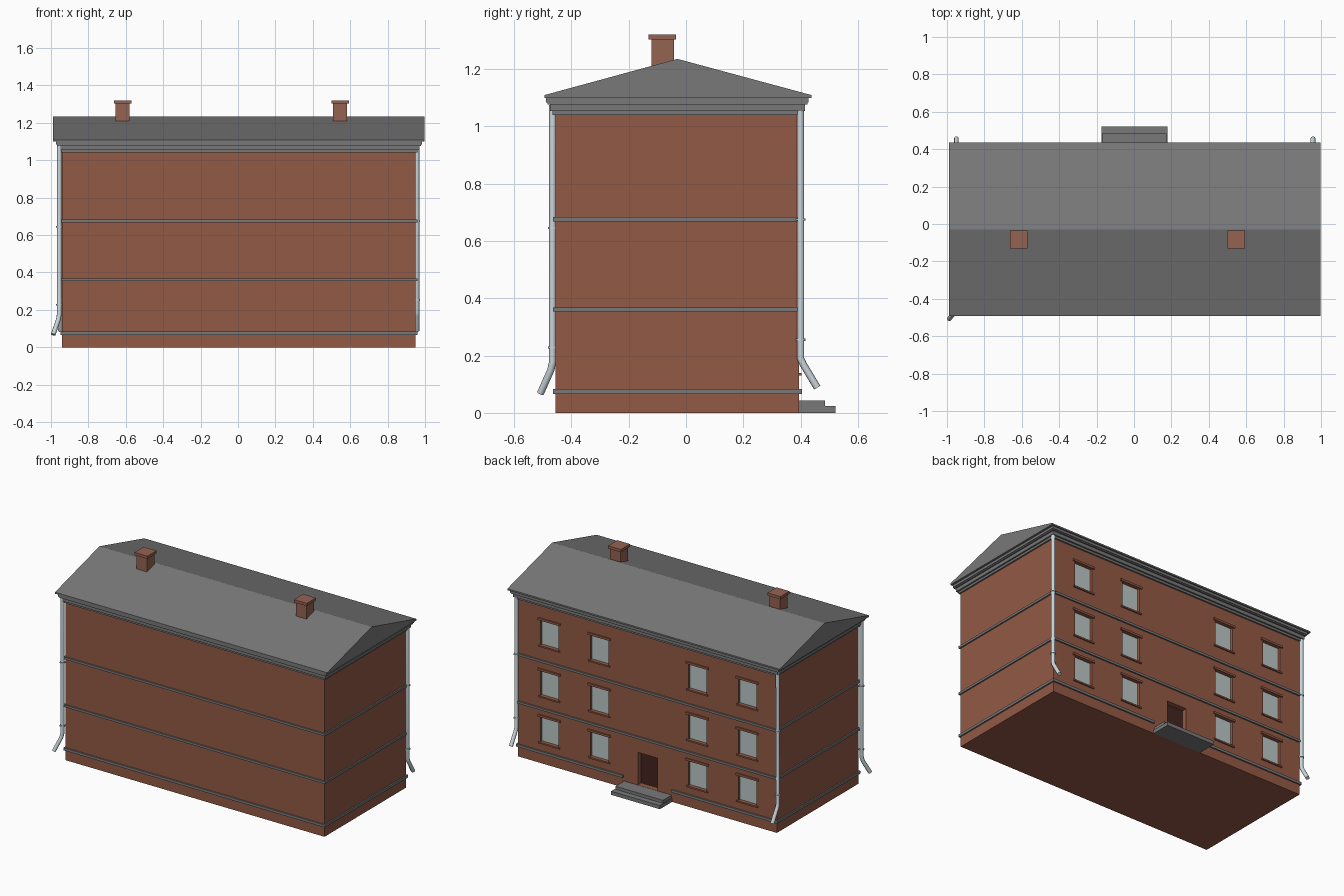
import bpy, bmesh
from mathutils import Vector

if "Cube" in bpy.data.objects:
    bpy.data.objects.remove(bpy.data.objects["Cube"])


def material(name, rgb):
    m = bpy.data.materials.new(name)
    m.diffuse_color = (*rgb, 1)
    m.use_nodes = True
    m.node_tree.nodes["Principled BSDF"].inputs["Base Color"].default_value = m.diffuse_color
    return m


BRICK = material("brick", (0.29, 0.10, 0.058))
CHIM = material("chimney_brick", (0.30, 0.125, 0.085))
GREY = material("grey_trim", (0.19, 0.19, 0.19))
GLASS = material("glass", (0.50, 0.57, 0.57))
DOOR = material("door_brown", (0.055, 0.018, 0.014))
METAL = material("zinc", (0.60, 0.68, 0.72))


def boxes(name, spans, mat=None):
    """One object from boxes given as (x0, x1, y0, y1, z0, z1)."""
    bm = bmesh.new()
    for x0, x1, y0, y1, z0, z1 in spans:
        r = bmesh.ops.create_cube(bm, size=1)
        for v in r["verts"]:
            v.co = Vector(((x0 + x1) / 2 + v.co.x * (x1 - x0),
                           (y0 + y1) / 2 + v.co.y * (y1 - y0),
                           (z0 + z1) / 2 + v.co.z * (z1 - z0)))
    me = bpy.data.meshes.new(name)
    bm.to_mesh(me)
    bm.free()
    ob = bpy.data.objects.new(name, me)
    bpy.context.collection.objects.link(ob)
    if mat:
        me.materials.append(mat)
    return ob


def cut(ob, spans):
    cutter = boxes(ob.name + "_cutter", spans)
    mod = ob.modifiers.new("openings", "BOOLEAN")
    mod.operation, mod.solver, mod.object = "DIFFERENCE", "EXACT", cutter
    bpy.context.view_layer.objects.active = ob
    bpy.ops.object.modifier_apply(modifier=mod.name)
    bpy.data.objects.remove(cutter)


# Body footprint, grown by d on every side
X0, X1, Y0, Y1 = -0.94, 0.95, -0.455, 0.395


def ring(d, z0, z1):
    return (X0 - d, X1 + d, Y0 - d, Y1 + d, z0, z1)


# Walls with window and door recesses in the back
W, H, DEPTH = 0.066, 0.165, 0.02
cols = [-0.725, -0.36, 0.355, 0.72]
rows = [0.14, 0.445, 0.778]
cells = [(x, z) for x in cols for z in rows]
walls = boxes("walls", [ring(0, 0, 1.05)], BRICK)
cut(walls, [(x - W, x + W, Y1 - DEPTH, Y1 + 0.1, z, z + H) for x, z in cells]
    + [(-0.07, 0.075, Y1 - 0.04, Y1 + 0.1, 0.045, 0.26)])

# Panes, sills and lintels
boxes("window_panes", [(x - W, x + W, Y1 - DEPTH - 0.005, Y1 - DEPTH + 0.003, z, z + H)
                       for x, z in cells], GLASS)
boxes("window_lintels", [(x - W - 0.015, x + W + 0.015, Y1 - 0.005, Y1 + 0.008, z + H, z + H + 0.014)
                         for x, z in cells], BRICK)
boxes("window_sills", [(x - W - 0.012, x + W + 0.012, Y1 - 0.005, Y1 + 0.008, z - 0.01, z)
                       for x, z in cells], BRICK)

# Door and entrance steps
boxes("door", [(-0.07, 0.075, Y1 - 0.045, Y1 - 0.035, 0.045, 0.26)], DOOR)
boxes("entrance_steps", [(-0.175, 0.18, Y1 - 0.01, 0.522, 0, 0.024),
                         (-0.172, 0.175, Y1 - 0.01, 0.485, 0.02, 0.044)], GREY)

# Belt courses; the lowest one stops at the entrance
boxes("belt_courses", [ring(0.009, 0.353, 0.368), ring(0.009, 0.668, 0.683)], GREY)
base = boxes("base_belt", [ring(0.009, 0.066, 0.083)], GREY)
cut(base, [(-0.175, 0.18, 0.33, 0.6, 0, 0.2)])

# Stepped cornice
boxes("cornice", [ring(0.010, 1.04, 1.056), ring(0.020, 1.054, 1.078),
                  ring(0.029, 1.076, 1.084), ring(0.033, 1.083, 1.1)], GREY)

# Gable roof
profile = [(-0.493, 1.099), (0.437, 1.099), (0.437, 1.109), (-0.03, 1.235), (-0.493, 1.109)]
bm = bmesh.new()
face = bm.faces.new([bm.verts.new((-0.99, y, z)) for y, z in profile])
ext = bmesh.ops.extrude_face_region(bm, geom=[face])
for v in ext["geom"]:
    if isinstance(v, bmesh.types.BMVert):
        v.co.x = 0.997
bmesh.ops.recalc_face_normals(bm, faces=bm.faces)
me = bpy.data.meshes.new("roof")
bm.to_mesh(me)
bm.free()
me.materials.append(GREY)
bpy.context.collection.objects.link(bpy.data.objects.new("roof", me))

# Chimneys with caps
for side, x in (("left", -0.617), ("right", 0.546)):
    boxes(side + "_chimney", [(x - 0.038, x + 0.038, -0.121, -0.042, 1.19, 1.303),
                              (x - 0.047, x + 0.047, -0.13, -0.035, 1.302, 1.32)], CHIM)


# Downpipes with brackets
def tube(name, pts, r):
    cu = bpy.data.curves.new(name, "CURVE")
    cu.dimensions, cu.bevel_depth, cu.bevel_resolution = "3D", r, 2
    cu.use_fill_caps = True
    sp = cu.splines.new("POLY")
    sp.points.add(len(pts) - 1)
    for p, co in zip(sp.points, pts):
        p.co = (*co, 1)
    cu.materials.append(METAL)
    ob = bpy.data.objects.new(name, cu)
    bpy.context.collection.objects.link(ob)


pipes = [("front_left", -0.955, -0.465, -0.033, -0.043, 0.0, (0.228, 0.645)),
         ("back_left", -0.95, 0.4, 0, 0.058, 0.02, (0.255, 0.675)),
         ("back_right", 0.957, 0.4, 0, 0.058, 0.02, (0.255, 0.675))]
for name, x, y, dx, dy, dz, clamps in pipes:
    tube(name + "_downpipe", [(x, y, 1.075), (x, y, 0.18 + dz / 2), (x + dx * 0.15, y + dy * 0.15, 0.15 + dz),
                              (x + dx, y + dy, 0.068 + dz)], 0.0125)
    for i, z in enumerate(clamps):
        tube(f"{name}_bracket_{i}", [(x, y, z - 0.004), (x, y, z + 0.004)], 0.017)
